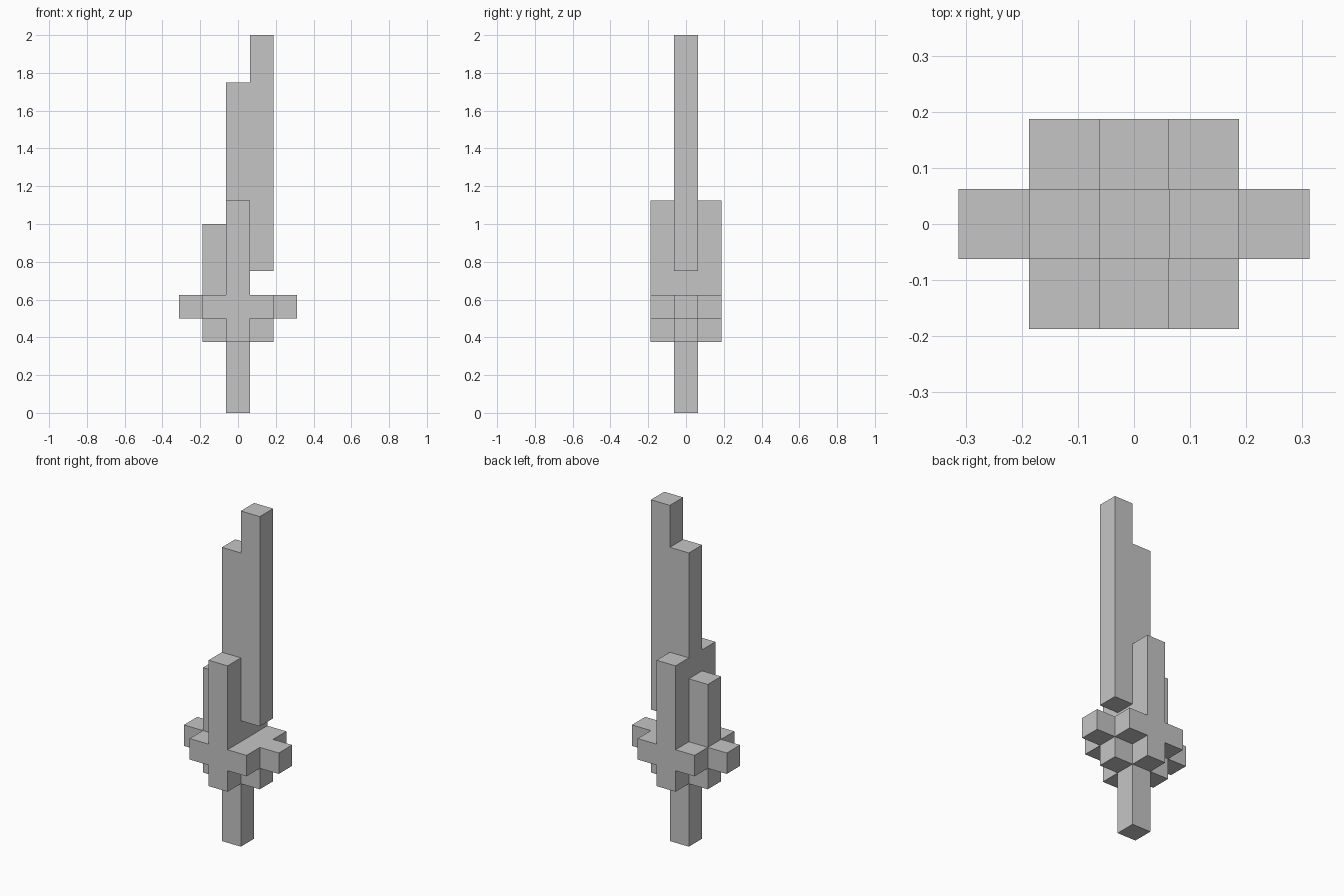
import bpy
import bmesh
from mathutils import Vector

cube = bpy.data.objects.get("Cube")
if cube:
    bpy.data.objects.remove(cube, do_unlink=True)

UNIT = 0.125  # edge of one block

grey = bpy.data.materials.new("light grey")
grey.use_nodes = True
grey.diffuse_color = (0.56, 0.56, 0.56, 1)
grey.node_tree.nodes["Principled BSDF"].inputs["Base Color"].default_value = grey.diffuse_color


def block(x, y, z):
    """Cells of a box given as inclusive (first, last) block ranges."""
    return {(i, j, k)
            for i in range(x[0], x[1] + 1)
            for j in range(y[0], y[1] + 1)
            for k in range(z[0], z[1] + 1)}


mid = (0, 0)
parts = {
    # grip running down to the pommel
    "handle": block(mid, mid, (0, 2)),
    # plus-shaped collar under the guard
    "collar": block((-1, 1), mid, (3, 3)),
    # square guard with one tip on each side
    "guard": block((-1, 1), (-1, 1), (4, 4)) | block((-2, 2), mid, (4, 4)),
    # stepped blade: core, overhanging long edge and short edge
    "blade": block(mid, mid, (5, 13)) | block((1, 1), mid, (6, 15))
             | block((-1, -1), mid, (5, 7)),
}
# upright prongs on the front and back, reaching down beside the collar
for name, side in (("front_prong", -1), ("back_prong", 1)):
    parts[name] = block(mid, (side, side), (3, 8)) - parts["guard"]

solid = set().union(*parts.values())


def build(name, cells):
    """Make the outer skin of a part, leaving out faces against other blocks."""
    bm = bmesh.new()
    for cell in sorted(cells):
        centre = Vector(cell) + Vector((0, 0, 0.5))
        for axis in range(3):
            for sign in (-1, 1):
                n = Vector((0, 0, 0))
                n[axis] = sign
                if tuple(int(a + b) for a, b in zip(cell, n)) in solid:
                    continue
                u = Vector((0, 0, 0))
                u[(axis + 1) % 3] = 1
                v = n.cross(u)
                corners = (-u - v, u - v, u + v, v - u)
                bm.faces.new([bm.verts.new((centre + (n + c) / 2) * UNIT) for c in corners])
    bmesh.ops.remove_doubles(bm, verts=bm.verts, dist=UNIT / 100)
    bmesh.ops.dissolve_limit(bm, angle_limit=0.01, verts=bm.verts, edges=bm.edges)
    mesh = bpy.data.meshes.new(name)
    bm.to_mesh(mesh)
    bm.free()
    mesh.materials.append(grey)
    bpy.context.collection.objects.link(bpy.data.objects.new(name, mesh))


for part_name, part_cells in parts.items():
    build(part_name, part_cells)
